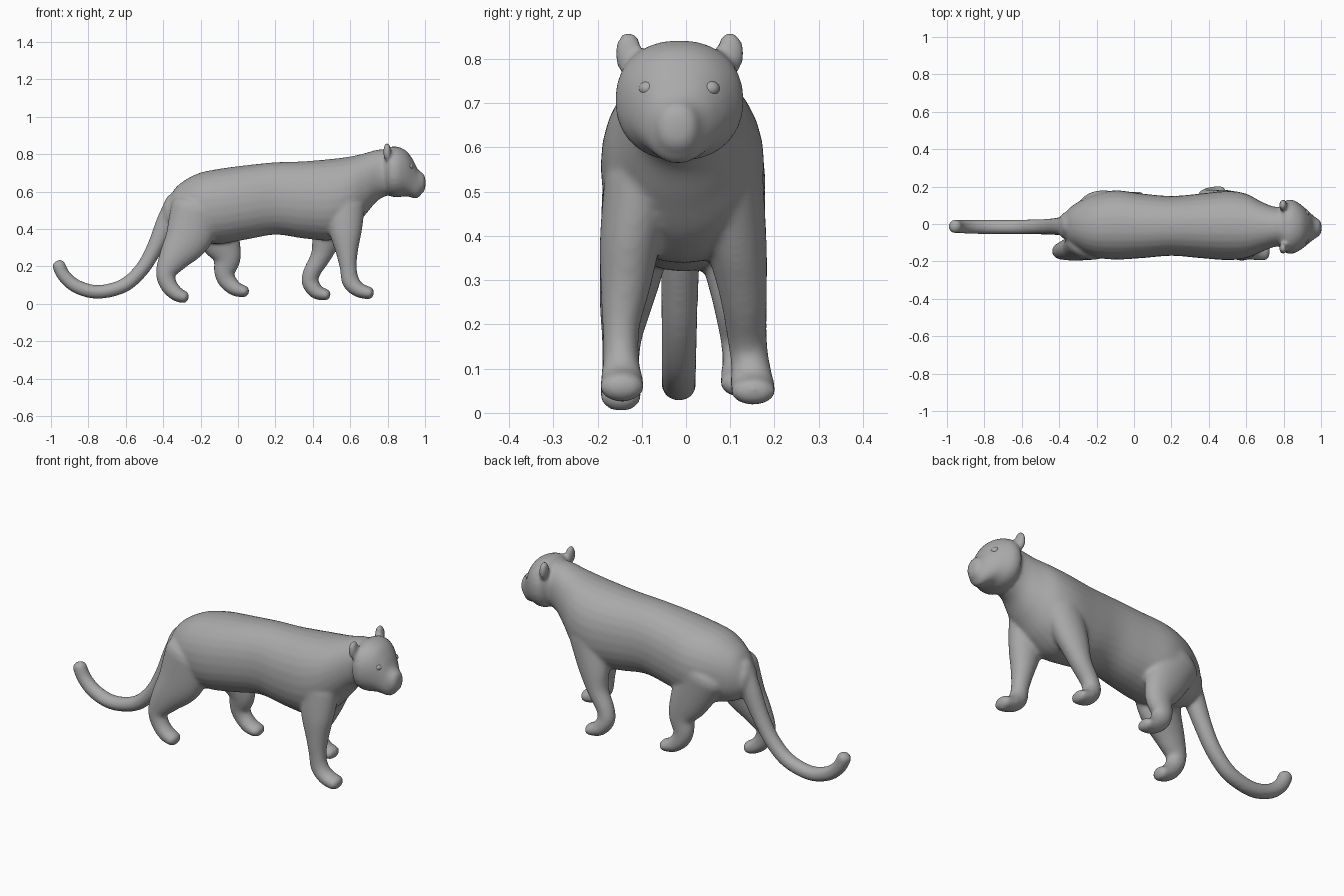
import bpy, bmesh, math
from mathutils import Vector, Matrix

grey = bpy.data.materials.new("fur grey")
grey.diffuse_color = (0.4, 0.4, 0.4, 1)
SEG = 28


def spline(pts, steps=5):
    """Catmull-Rom through rows of numbers."""
    out, n = [], len(pts)
    for i in range(n - 1):
        p = [pts[max(0, min(n - 1, i + k))] for k in (-1, 0, 1, 2)]
        for s in range(steps):
            t = s / steps
            out.append([0.5 * (2 * b + (c - a) * t + (2 * a - 5 * b + 4 * c - d) * t * t
                               + (3 * b - a - 3 * c + d) * t ** 3) for a, b, c, d in zip(*p)])
    return out + [list(pts[-1])]


def loft(bm, pts, upright=False, power=2.0, dome=0.8):
    """Skin through (x, y, z, radius in side plane, radius across), domed at both ends."""
    rows = spline(pts)
    cs = [Vector(r[:3]) for r in rows]
    rings = []
    for i, r in enumerate(rows):
        t = cs[min(i + 1, len(cs) - 1)] - cs[max(i - 1, 0)]
        t = Vector((1, 0, 0)) if upright else Vector((t.x, 0, t.z)).normalized()
        rings.append((cs[i], t, r[3], r[4]))

    def cap(ring, sign):
        c, t, a, b = ring
        h = min(a, b) * dome * sign
        return [(c + t * h * math.sin(q), t, a * math.cos(q), b * math.cos(q))
                for q in (0.4, 0.8, 1.15, 1.42)]
    rings = cap(rings[0], -1)[::-1] + rings + cap(rings[-1], 1)
    loops = []
    for c, t, a, b in rings:
        n = Vector((-t.z, 0, t.x))
        loop = []
        for k in range(SEG):
            q = 2 * math.pi * k / SEG
            u, v = math.cos(q), math.sin(q)
            u = math.copysign(abs(u) ** (2 / power), u)
            v = math.copysign(abs(v) ** (2 / power), v)
            loop.append(bm.verts.new(c + n * a * u + Vector((0, b * v, 0))))
        loops.append(loop)
    faces = [bm.faces.new((l0[k], l0[(k + 1) % SEG], l1[(k + 1) % SEG], l1[k]))
             for l0, l1 in zip(loops, loops[1:]) for k in range(SEG)]
    faces += [bm.faces.new(loops[0][::-1]), bm.faces.new(loops[-1])]
    bmesh.ops.recalc_face_normals(bm, faces=faces)


def sections(rows):
    """(x, top, bottom, y centre, half width) to loft rows."""
    return [(x, y, (t + b) / 2, (t - b) / 2, w) for x, t, b, y, w in rows]


def ball(bm, loc, size):
    m = Matrix.Translation(loc) @ Matrix.Diagonal((*size, 1))
    bmesh.ops.create_uvsphere(bm, u_segments=20, v_segments=12, radius=1, matrix=m)


def finish(bm, name):
    me = bpy.data.meshes.new(name)
    bm.to_mesh(me)
    bm.free()
    me.materials.append(grey)
    me.polygons.foreach_set("use_smooth", [True] * len(me.polygons))
    ob = bpy.data.objects.new(name, me)
    bpy.context.collection.objects.link(ob)
    return ob


bm = bmesh.new()

# trunk and neck
loft(bm, sections([
    (-0.37, 0.565, 0.40, -0.01, 0.07), (-0.32, 0.635, 0.36, -0.01, 0.115),
    (-0.22, 0.695, 0.33, -0.01, 0.165), (-0.1, 0.722, 0.32, -0.005, 0.185),
    (0.05, 0.742, 0.345, -0.01, 0.172), (0.2, 0.757, 0.37, -0.01, 0.16),
    (0.35, 0.762, 0.35, -0.01, 0.172), (0.5, 0.775, 0.34, -0.008, 0.185),
    (0.6, 0.788, 0.39, -0.01, 0.172), (0.68, 0.806, 0.475, -0.015, 0.135),
    (0.75, 0.825, 0.555, -0.015, 0.108), (0.83, 0.825, 0.59, -0.015, 0.1)]),
    upright=True, power=2.15, dome=0.5)

# head and muzzle
loft(bm, sections([
    (0.785, 0.82, 0.60, -0.015, 0.11), (0.815, 0.84, 0.575, -0.015, 0.142),
    (0.855, 0.84, 0.57, -0.015, 0.142), (0.90, 0.818, 0.575, -0.017, 0.115),
    (0.935, 0.772, 0.566, -0.018, 0.085), (0.96, 0.722, 0.565, -0.02, 0.064),
    (0.985, 0.70, 0.592, -0.02, 0.046)]), upright=True, power=2.2, dome=0.4)

# ears
for y in (-0.13, 0.1):
    ball(bm, (0.797, y, 0.812), (0.021, 0.032, 0.05))

# tail
loft(bm, [(-0.33, -0.01, 0.54, 0.06, 0.06), (-0.385, -0.012, 0.43, 0.055, 0.05),
          (-0.445, -0.014, 0.30, 0.044, 0.043), (-0.51, -0.015, 0.19, 0.039, 0.041),
          (-0.595, -0.016, 0.107, 0.038, 0.04), (-0.69, -0.016, 0.071, 0.037, 0.039),
          (-0.78, -0.016, 0.066, 0.037, 0.039), (-0.87, -0.015, 0.097, 0.037, 0.038),
          (-0.93, -0.013, 0.15, 0.036, 0.037), (-0.958, -0.013, 0.205, 0.036, 0.036)])

# hind legs: near one back, far one forward
loft(bm, [(-0.22, -0.10, 0.50, 0.14, 0.09), (-0.265, -0.118, 0.36, 0.125, 0.076),
          (-0.34, -0.135, 0.25, 0.085, 0.06), (-0.386, -0.145, 0.165, 0.054, 0.045),
          (-0.37, -0.148, 0.10, 0.046, 0.042), (-0.33, -0.148, 0.055, 0.04, 0.046),
          (-0.29, -0.147, 0.036, 0.034, 0.046)])
loft(bm, [(-0.17, 0.09, 0.50, 0.14, 0.09), (-0.1, 0.105, 0.35, 0.11, 0.07),
          (-0.06, 0.115, 0.25, 0.077, 0.055), (-0.072, 0.122, 0.17, 0.056, 0.045),
          (-0.055, 0.125, 0.12, 0.048, 0.043), (-0.012, 0.125, 0.08, 0.04, 0.047),
          (0.035, 0.125, 0.066, 0.031, 0.047)])

# front legs: near one forward, far one back
loft(bm, [(0.57, -0.10, 0.53, 0.11, 0.085), (0.575, -0.125, 0.39, 0.088, 0.07),
          (0.582, -0.137, 0.28, 0.06, 0.056), (0.59, -0.147, 0.19, 0.045, 0.042),
          (0.603, -0.147, 0.12, 0.047, 0.041), (0.645, -0.145, 0.075, 0.04, 0.048),
          (0.70, -0.145, 0.058, 0.034, 0.05)])
loft(bm, [(0.53, 0.09, 0.53, 0.11, 0.085), (0.48, 0.115, 0.37, 0.085, 0.068),
          (0.445, 0.13, 0.26, 0.056, 0.053), (0.395, 0.138, 0.17, 0.046, 0.045),
          (0.387, 0.145, 0.115, 0.046, 0.044), (0.42, 0.15, 0.065, 0.04, 0.05),
          (0.47, 0.152, 0.048, 0.031, 0.05)])

cat = finish(bm, "cat_body")
fuse = cat.modifiers.new("fuse", 'REMESH')
fuse.mode = 'VOXEL'
fuse.voxel_size = 0.009
fuse.use_smooth_shade = True
soft = cat.modifiers.new("soften", 'SMOOTH')
soft.factor = 0.5
soft.iterations = 8

# eyes
for side, y in (("near", -0.086), ("far", 0.055)):
    bm = bmesh.new()
    ball(bm, (0.917, y, 0.733), (0.02, 0.021, 0.018))
    finish(bm, side + "_eye")
